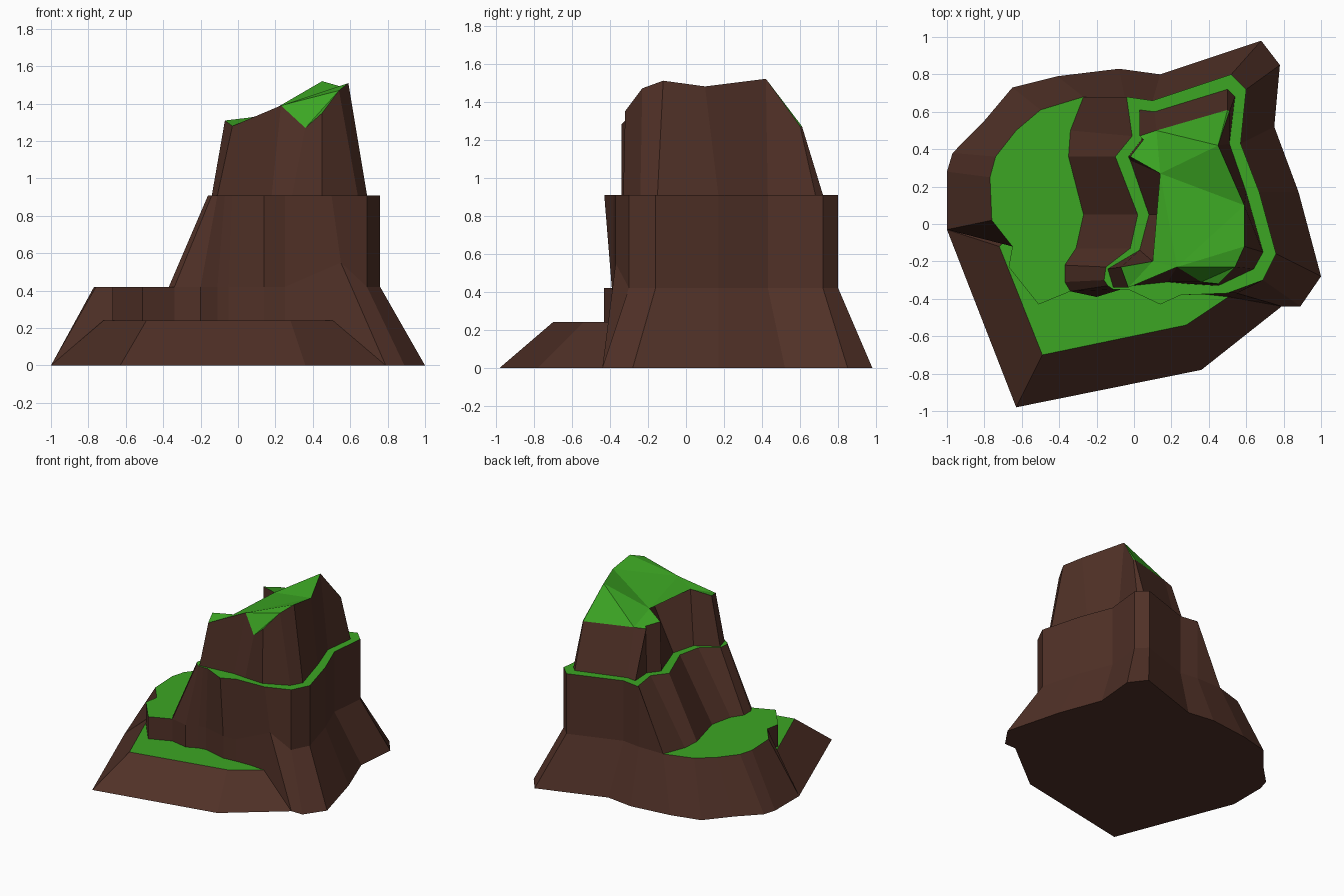
import bpy
import bmesh

default_cube = bpy.data.objects.get("Cube")
if default_cube:
    bpy.data.objects.remove(default_cube, do_unlink=True)


def make_material(name, colour):
    material = bpy.data.materials.new(name)
    material.use_nodes = True
    rgba = (*colour, 1)
    material.diffuse_color = rgba
    shader = material.node_tree.nodes["Principled BSDF"]
    shader.inputs["Base Color"].default_value = rgba
    shader.inputs["Roughness"].default_value = 1
    return material


rock = make_material("brown rock", (.08, .03, .02))
grass = make_material("green grass", (.045, .38, .017))


def raise_outline(outline, height):
    """Give every point that has no height of its own the tier height."""
    return [point if len(point) > 2 else (*point, height) for point in outline]


def build_tier(name, lower, upper, floor, ceiling):
    """Bridge two matching outlines with rock walls and lay grass on top."""
    bm = bmesh.new()
    low = [bm.verts.new(p) for p in raise_outline(lower, floor)]
    high = [bm.verts.new(p) for p in raise_outline(upper, ceiling)]
    count = len(low)
    for i in range(count):
        j = (i + 1) % count
        bm.faces.new((low[i], low[j], high[j], high[i]))
    base = bm.faces.new(low[::-1])
    top = bm.faces.new(high)
    top.material_index = 1
    bmesh.ops.triangulate(bm, faces=[base, top])
    bmesh.ops.remove_doubles(bm, verts=bm.verts, dist=.0005)
    bmesh.ops.recalc_face_normals(bm, faces=bm.faces)
    mesh = bpy.data.meshes.new(name)
    bm.to_mesh(mesh)
    bm.free()
    mesh.materials.append(rock)
    mesh.materials.append(grass)
    tier = bpy.data.objects.new(name, mesh)
    bpy.context.collection.objects.link(tier)
    return tier


# Tier heights
ground, low_step, wide_step, high_step = 0, .24, .42, .91

# Low step across the front; its last two points are buried in the rock
buried = [(.3, -.3), (-.6, 0)]
front_foot = [(-1, -.03), (-.63, -.98), (.36, -.78), (.79, -.44)]
front_edge = [(-.72, -.12), (-.49, -.7), (.28, -.54), (.52, -.38)]
build_tier("front_ledge", front_foot + buried, front_edge + buried,
           ground, low_step)

# Outline of the steep walls, shared by the skirt and the middle tier
east_wall = [(.69, -.3), (.76, -.16), (.67, .17), (.57, .43), (.6, .72)]
back_wall = [(.52, .8), (.1, .66), (-.05, .68)]
steep_walls = east_wall + back_wall
front_wall = [(-.34, -.36), (-.2, -.39), (-.11, -.35), (-.05, -.34),
              (.14, -.39), (.25, -.38)]
spur_peak = [(.55, -.37, .55)]

# Sloping skirt with the broad western ledge
east_foot = [(.89, -.44), (1, -.28), (.88, .17), (.75, .52), (.78, .85)]
back_foot = [(.68, .98), (.14, .8), (-.08, .83)]
west_foot = [(-.41, .79), (-.65, .73), (-.81, .54), (-.97, .38),
             (-1, .28), (-1, -.03)]
west_edge = [(-.27, .68), (-.5, .61), (-.63, .5), (-.74, .36),
             (-.77, .25), (-.76, .02)]
ledge_front = [(-.65, -.12), (-.67, -.23), (-.51, -.43)]
spur_foot = [(.79, -.44)]
build_tier("base_skirt",
           east_foot + back_foot + west_foot + ledge_front + front_wall + spur_foot,
           steep_walls + west_edge + ledge_front + front_wall + spur_peak,
           ground, wide_step)

# Middle tier: sheer at the back and east, leaning in at the west
west_base = [(-.27, .68), (-.34, .5), (-.35, .36), (-.27, .05),
             (-.31, -.13), (-.37, -.22), (-.37, -.31)]
west_rim = [(-.04, .68), (-.01, .47), (-.1, .36), (.02, .05),
            (-.02, -.13), (-.15, -.23), (-.16, -.3)]
front_rim = [(-.14, -.33), (-.11, -.35), (-.07, -.35), (-.03, -.35),
             (.14, -.43), (.25, -.38), (.5, -.37)]
build_tier("middle_cliff",
           steep_walls + west_base + front_wall + spur_peak,
           steep_walls + west_rim + front_rim,
           wide_step, high_step)

# Summit: notched on the west, with an uneven grassy crown
summit_base = [(.5, .72), (.11, .6), (.03, .61), (.04, .45), (-.03, .36),
               (-.02, .34), (.08, .05), (.03, -.14), (-.14, -.24),
               (-.11, -.34), (.18, -.31), (.29, -.32), (.45, -.33),
               (.64, -.24), (.69, -.15), (.6, .17), (.51, .43), (.54, .68)]
west_crown = [(.5, .61, 1.27), (.12, .5, 1.28), (.03, .47, 1.28),
              (.05, .45, 1.29), (-.02, .36, 1.31), (.14, .27, 1.34),
              (.32, .05, 1.39), (.1, -.2, 1.33), (-.07, -.23, 1.31)]
east_crown = [(-.03, -.34, 1.28), (.23, -.23, 1.39), (.36, -.31, 1.27),
              (.45, -.32, 1.35), (.54, -.23, 1.47), (.59, -.12, 1.51),
              (.59, .1, 1.48), (.45, .42, 1.52), (.51, .6, 1.27)]
build_tier("summit", summit_base, west_crown + east_crown,
           high_step, high_step)
